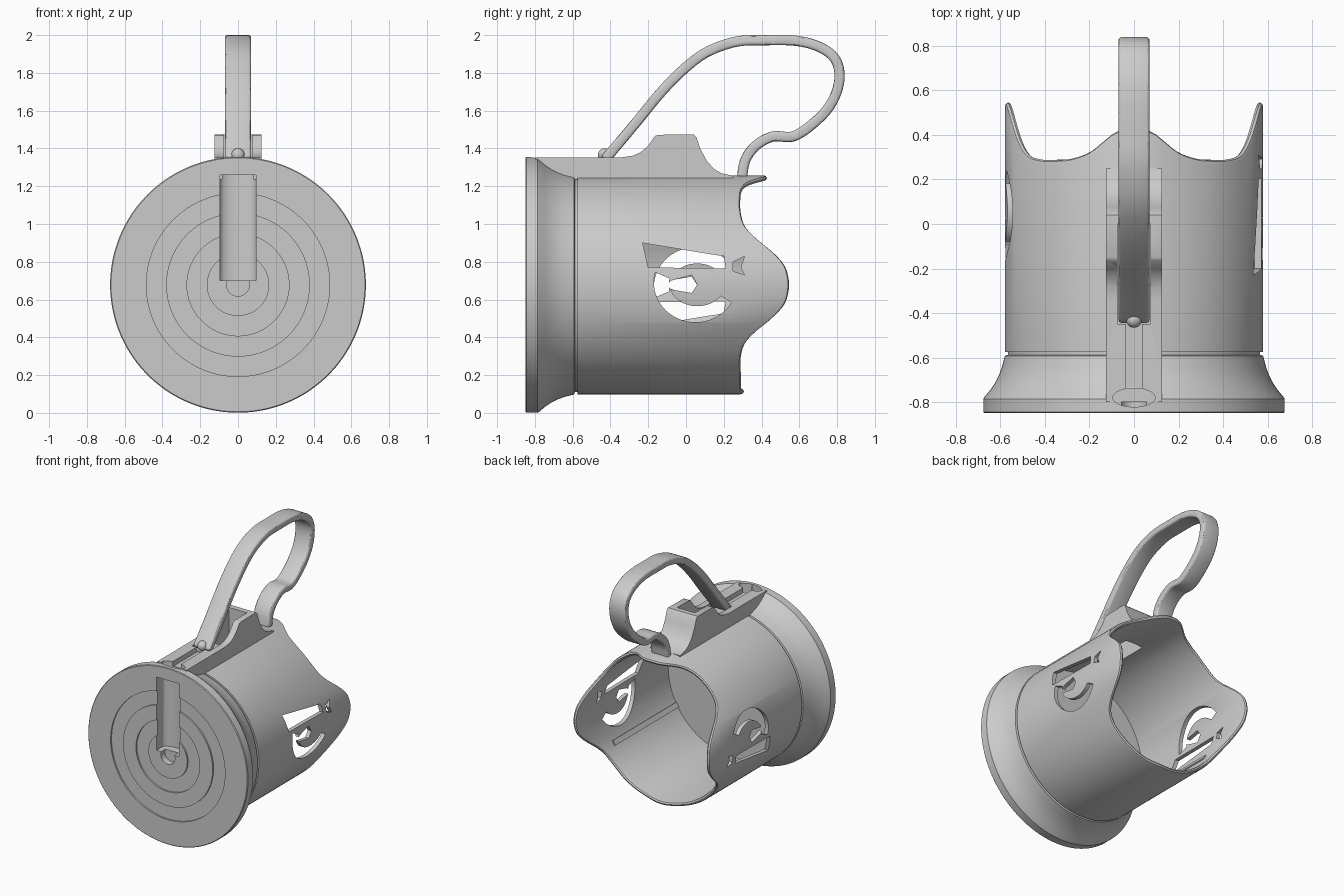
import bpy, bmesh
from math import sin, cos, pi, radians
from mathutils import Vector

if "Cube" in bpy.data.objects:
    bpy.data.objects.remove(bpy.data.objects["Cube"])

CZ = 0.678   # height of the cup axis
R = 0.58     # cup radius
RI = 0.55    # inner radius
SEG = 144

grey = bpy.data.materials.new("plain_grey")
grey.use_nodes = True
COLOR = (0.6, 0.6, 0.6, 1)
grey.diffuse_color = COLOR
grey.node_tree.nodes["Principled BSDF"].inputs["Base Color"].default_value = COLOR


def make(name, bm):
    bmesh.ops.remove_doubles(bm, verts=bm.verts, dist=1e-5)
    bmesh.ops.recalc_face_normals(bm, faces=bm.faces)
    me = bpy.data.meshes.new(name)
    bm.to_mesh(me)
    bm.free()
    me.materials.append(grey)
    ob = bpy.data.objects.new(name, me)
    bpy.context.scene.collection.objects.link(ob)
    return ob


def prism(name, pts, axis, lo, hi):
    """Extrude a 2D outline along x (y,z), y (x,z) or z (x,y)."""
    put = {"x": lambda a, b, t: (t, a, b),
           "y": lambda a, b, t: (a, t, b),
           "z": lambda a, b, t: (a, b, t)}[axis]
    bm = bmesh.new()
    rings = [[bm.verts.new(put(a, b, t)) for a, b in pts] for t in (lo, hi)]
    for ring in rings:
        bm.faces.new(ring)
    n = len(pts)
    for i in range(n):
        j = (i + 1) % n
        bm.faces.new((rings[0][i], rings[0][j], rings[1][j], rings[1][i]))
    return make(name, bm)


def box(name, x, y0, y1, z0, z1):
    return prism(name, [(-x, y0), (x, y0), (x, y1), (-x, y1)], "z", z0, z1)


def ellipse(cx, cy, rx, ry, n=40):
    return [(cx + rx * cos(2 * pi * i / n), cy + ry * sin(2 * pi * i / n)) for i in range(n)]


def revolve(name, profile, closed):
    """Turn a (radius, y) profile round the cup axis; it may vary by angle."""
    bm = bmesh.new()
    cols = []
    for i in range(SEG):
        a = 2 * pi * i / SEG
        cols.append([bm.verts.new((r * sin(a), y, CZ + r * cos(a))) for r, y in profile(a)])
    n = len(cols[0])
    for i in range(SEG):
        c, d = cols[i], cols[(i + 1) % SEG]
        for k in range(n if closed else n - 1):
            m = (k + 1) % n
            bm.faces.new((c[k], c[m], d[m], d[k]))
    bmesh.ops.dissolve_degenerate(bm, dist=1e-6, edges=bm.edges)
    return make(name, bm)


def spline(pts, steps=6):
    """Smooth open path through the points."""
    p = [Vector(q) for q in pts]
    p = [2 * p[0] - p[1]] + p + [2 * p[-1] - p[-2]]
    out = []
    for a, b, c, d in zip(p, p[1:], p[2:], p[3:]):
        for s in range(steps):
            t = s / steps
            out.append(0.5 * (2 * b + (c - a) * t + (2 * a - 5 * b + 4 * c - d) * t * t
                              + (3 * b - a - 3 * c + d) * t ** 3))
    return out + [p[-2]]


def finish(ob, cutters=(), bevel=0):
    for c in cutters:
        m = ob.modifiers.new("cut", "BOOLEAN")
        m.object, m.operation, m.solver = c, "DIFFERENCE", "EXACT"
    if bevel:
        m = ob.modifiers.new("round", "BEVEL")
        m.width, m.segments, m.limit_method, m.angle_limit = bevel, 3, "ANGLE", radians(50)
    dg = bpy.context.evaluated_depsgraph_get()
    me = bpy.data.meshes.new_from_object(ob.evaluated_get(dg))
    ob.modifiers.clear()
    ob.data = me
    bpy.ops.object.select_all(action="DESELECT")
    ob.select_set(True)
    bpy.context.view_layer.objects.active = ob
    bpy.ops.object.shade_smooth_by_angle(angle=radians(30))


# Wavy rim: side lobes, short top lip, low elsewhere
RIM = [(0, .43), (7, .425), (13, .38), (20, .32), (30, .29), (44, .285), (55, .30), (61, .335),
       (67, .40), (73, .47), (80, .53), (90, .55)]


def rim(a):
    deg = abs((a * 180 / pi + 180) % 360 - 180)
    if deg > 90:
        deg = 180 - deg
        if deg < 40:
            return .29 + .02 * max(0, 1 - deg / 15)
    for (d0, y0), (d1, y1) in zip(RIM, RIM[1:]):
        if deg <= d1:
            t = (deg - d0) / (d1 - d0)
            return y0 + (y1 - y0) * t


def cup_profile(a):
    e = sum(rim(a + radians(k)) for k in (-3, 0, 3)) / 3
    y0 = -0.575
    return [(RI, y0), (R, y0), (R, e - .02), (R - .004, e - .006), (R - .015, e),
            (RI + .004, e - .006), (RI, e - .02)]


# Cutters for pierced side openings, one side turned half round to the other
def crescent():
    outer = [(.05 + .22 * cos(radians(d)), .69 + .21 * sin(radians(d))) for d in range(165, 331, 5)]
    inner = [(.06 + .15 * cos(radians(d)), .69 + .125 * sin(radians(d))) for d in range(325, 169, -5)]
    return outer + inner


OPENINGS = [crescent(),
            [(-.23, .9), (.13, .84), (.2, .83), (.21, .765), (-.2, .77)],
            [(-.12, .66), (.03, .635), (.06, .68), (.03, .73), (-.08, .70)],
            [(.25, .80), (.31, .83), (.29, .77), (.31, .73), (.25, .75)]]
cutters = []
for pts in OPENINGS:
    cutters.append(prism("opening_cutter", pts, "x", .4, .8))
    cutters.append(prism("opening_cutter", [(y, 2 * CZ - z) for y, z in pts], "x", -.8, -.4))

catch_slot = box("catch_cutter", .075, -.27, 0, 1.1, 1.6)
cup = revolve("cup_wall", cup_profile, True)
finish(cup, cutters + [catch_slot])

# Flared base with stepped rings on the front face
BASE = [(0, -.85), (.165, -.85), (.165, -.838), (.27, -.838), (.27, -.85), (.38, -.85),
        (.38, -.838), (.485, -.838), (.485, -.85), (.672, -.85), (.677, -.845), (.677, -.785),
        (.67, -.775), (.645, -.745), (.625, -.715), (.607, -.68), (.594, -.645), (.585, -.61),
        (.58, -.592), (.567, -.588), (.567, -.57), (0, -.57)]
base = revolve("flared_base", lambda a: BASE, False)
tunnel = prism("tunnel_cutter", ellipse(0, -.78, .095, .042), "z", .70, 1.5)
front_slot = box("slot_cutter", .095, -.9, -.78, .70, 1.26)
pocket = prism("pocket_cutter", ellipse(0, CZ, .06, .06), "y", -.9, -.80)
finish(base, [tunnel, front_slot, pocket])

# Top bracket with raised cheeks
BRACKET = [(-.80, 1.235), (-.80, 1.353), (-.34, 1.353), (-.28, 1.362), (-.24, 1.38), (-.2, 1.415),
           (-.165, 1.465), (-.15, 1.472), (.04, 1.475), (.055, 1.46), (.075, 1.40), (.11, 1.335),
           (.15, 1.29), (.19, 1.268), (.25, 1.255), (.25, 1.235)]
bracket = prism("top_bracket", BRACKET, "x", -.125, .125)
channel = box("channel_cutter", .035, -.745, -.44, 1.315, 1.6)
handle_slot = box("handle_cutter", .075, -.45, 0, 1.32, 1.6)
finish(bracket, [tunnel, channel, handle_slot, catch_slot])

# Loop handle: a flat band swept along a path
PATH = [(-.43, 1.34), (-.27, 1.53), (-.13, 1.70), (0, 1.83), (.12, 1.915), (.27, 1.966), (.42, 1.973),
        (.58, 1.97), (.70, 1.94), (.785, 1.88), (.813, 1.79), (.79, 1.68), (.72, 1.575), (.58, 1.468),
        (.46, 1.463), (.37, 1.415), (.315, 1.34), (.295, 1.245)]
path = spline(PATH)
left, right = [], []
for i, p in enumerate(path):
    t = (path[min(i + 1, len(path) - 1)] - path[max(i - 1, 0)]).normalized()
    n = Vector((-t.y, t.x)) * .027
    left.append(tuple(p + n))
    right.append(tuple(p - n))
handle = prism("loop_handle", left + right[::-1], "x", -.07, .07)
finish(handle, bevel=.015)

# Rounded pin at the foot of the handle
bm = bmesh.new()
bmesh.ops.create_uvsphere(bm, u_segments=24, v_segments=12, radius=.036)
bmesh.ops.translate(bm, verts=bm.verts, vec=(0, -.43, 1.365))
finish(make("handle_pin", bm))

# Slim ribs inside the cup, low on each side
for side, label in ((1, "left"), (-1, "right")):
    rib = box(label + "_inner_rib", .02, -.572, .2, -.008, .008)
    a = radians(120) * side
    rib.location = (.549 * sin(a), 0, CZ + .549 * cos(a))
    rib.rotation_euler = (0, a, 0)

for c in cutters + [catch_slot, tunnel, front_slot, pocket, channel, handle_slot]:
    bpy.data.objects.remove(c)
